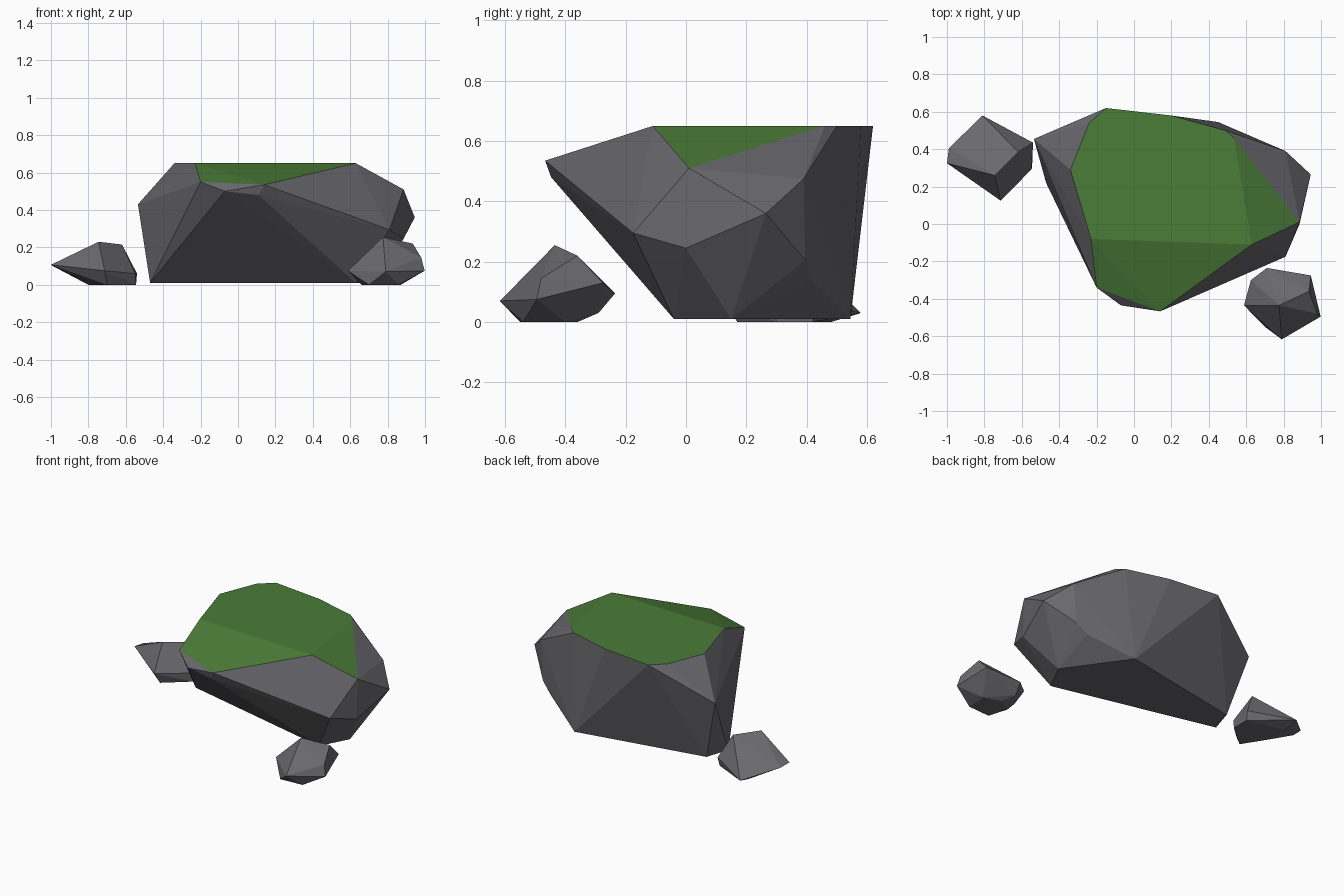
import bpy, bmesh


def mat(name, rgb):
    m = bpy.data.materials.new(name)
    m.diffuse_color = (*rgb, 1)
    return m


stone = mat("grey stone", (0.14, 0.14, 0.155))
moss = mat("green moss", (0.07, 0.20, 0.04))


def rock(name, corners, mossy=False):
    """Flat-faceted convex rock wrapped around its corner points."""
    bm = bmesh.new()
    for c in corners:
        bm.verts.new(c)
    res = bmesh.ops.convex_hull(bm, input=bm.verts[:])
    loose = [v for v in bm.verts if not v.link_faces]
    bmesh.ops.delete(bm, geom=loose, context='VERTS')
    bmesh.ops.recalc_face_normals(bm, faces=bm.faces[:])
    bmesh.ops.dissolve_limit(bm, angle_limit=0.03, verts=bm.verts[:], edges=bm.edges[:])
    for f in bm.faces:
        f.smooth = False
        # moss covers the faces that point upward
        f.material_index = 1 if mossy and f.normal.z > 0.86 else 0
    me = bpy.data.meshes.new(name)
    bm.to_mesh(me)
    bm.free()
    me.materials.append(stone)
    if mossy:
        me.materials.append(moss)
    ob = bpy.data.objects.new(name, me)
    bpy.context.collection.objects.link(ob)
    return ob


# main boulder
rock("boulder", [
    # flat top
    (-.15, .62, .65), (-.24, .54, .65), (-.34, .29, .65), (-.23, -.08, .65),
    (.63, -.11, .65), (.535, .46, .65), (.49, .50, .65), (.2, .58, .65),
    # front lip
    (-.20, -.34, .55), (-.07, -.435, .50), (.14, -.467, .535), (.11, -.447, .48),
    # sides
    (-.535, .455, .43), (.885, .01, .51), (.81, -.175, .295), (.885, 0, .245),
    (.945, .265, .36), (.81, .39, .475), (.79, .395, .205), (.72, .415, .14),
    # base
    (-.47, .22, .01), (-.42, .38, .01), (.45, .545, .01), (.73, .15, .01), (.63, -.04, .01),
], mossy=True)

# small stone at front right
rock("right_stone", [
    (.775, -.435, .255), (.935, -.36, .22), (.71, -.235, .095), (.945, -.275, .13),
    (.98, -.48, .145), (.998, -.495, .075), (.79, -.617, .07), (.588, -.435, .075),
    (.625, -.30, .09), (.70, -.29, .03), (.66, -.42, 0), (.70, -.55, 0),
    (.86, -.54, 0), (.87, -.40, 0), (.75, -.36, 0),
])

# small stone at back left
rock("left_stone", [
    (-.745, .26, .23), (-.62, .385, .215), (-.81, .58, .03), (-.99, .405, .10),
    (-1.0, .325, .107), (-.713, .125, .075), (-.55, .29, .06), (-.54, .435, .06),
    (-.80, .33, 0), (-.70, .17, 0), (-.545, .30, 0), (-.545, .42, 0), (-.80, .48, 0),
])
